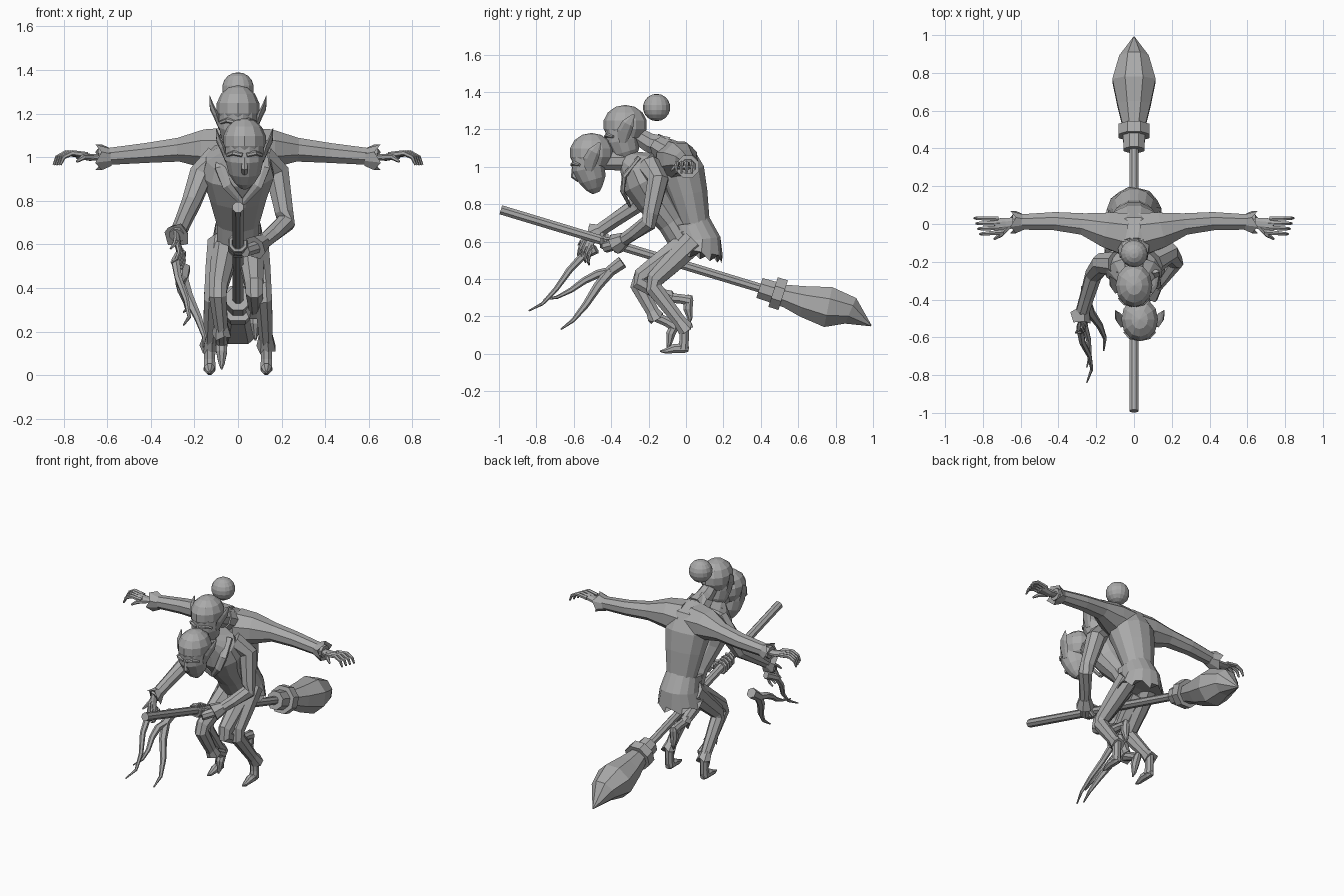
import bpy, bmesh, math
from mathutils import Vector, Matrix

if "Cube" in bpy.data.objects:
    bpy.data.objects.remove(bpy.data.objects["Cube"])

GREY = (.4, .4, .4, 1)
grey = bpy.data.materials.new("plain grey")
grey.use_nodes = True
grey.diffuse_color = GREY
grey.node_tree.nodes["Principled BSDF"].inputs["Base Color"].default_value = GREY

ACROSS, ALONG = Vector((1, 0, 0)), Vector((0, 1, 0))
STAY = Matrix.Identity(4)
SIDES = {"left": STAY, "right": Matrix.Scale(-1, 4, ACROSS)}
move = Matrix.Translation


def finish(name, bm):
    bmesh.ops.recalc_face_normals(bm, faces=bm.faces)
    mesh = bpy.data.meshes.new(name)
    bm.to_mesh(mesh)
    bm.free()
    mesh.materials.append(grey)
    bpy.context.collection.objects.link(bpy.data.objects.new(name, mesh))


def blend(values, fraction):
    """Value at a fraction along an evenly spaced list."""
    place = fraction * (len(values) - 1)
    index = min(int(place), len(values) - 2)
    return values[index] + (values[index + 1] - values[index]) * (place - index)


def midline(*pairs):
    return [Vector((0, y, z)) for y, z in pairs]


def points(*triples):
    return [Vector(triple) for triple in triples]


def ball(name, radius, place, segments=16):
    bm = bmesh.new()
    bmesh.ops.create_uvsphere(bm, u_segments=segments, v_segments=segments // 2 + 1, radius=radius, matrix=place)
    finish(name, bm)


def sweep(name, path, radius, depth=1, sides=8, wide=ACROSS, place=STAY, ragged=0):
    """Loft ellipses along a path; radius lists widths spread evenly from start to end."""
    bm = bmesh.new()
    last = len(path) - 1
    rings = []
    for i, centre in enumerate(path):
        tangent = (path[min(i + 1, last)] - path[max(i - 1, 0)]).normalized()
        u = (wide - tangent * wide.dot(tangent)).normalized()
        v = tangent.cross(u) * depth
        size = blend(radius, i / last)
        ring = []
        for k in range(sides):
            angle = math.tau * (k + .5) / sides
            corner = centre + (u * math.cos(angle) + v * math.sin(angle)) * size
            if i == last:
                corner += tangent * ragged * (-1) ** k
            ring.append(bm.verts.new(place @ corner))
        rings.append(ring)
    for near, far in zip(rings, rings[1:]):
        for k in range(sides):
            after = (k + 1) % sides
            bm.faces.new((near[k], near[after], far[after], far[k]))
    bm.faces.new(rings[0])
    bm.faces.new(rings[-1])
    finish(name, bm)


# Broom
grip, bend, neck, tip = midline((-.99, .77), (.07, .45), (.5, .32), (.99, .15))
sweep("broom_handle", [grip, bend, neck], radius=(.027, .026))
sweep("broom_sleeve", [bend.lerp(neck, .75), neck.lerp(tip, .08)], radius=(.06, .065))
sweep("broom_collar", [bend.lerp(neck, .92), neck.lerp(tip, .04)], radius=(.09, .09))
sweep("broom_bristles", [neck, *midline((.63, .28), (.76, .25), (.88, .23)), tip],
      radius=(.06, .095, .124, .085, .004), depth=.95)


# Heads
def head(rider, place):
    ball(rider + "_skull", .1, place @ move((0, -.505, 1.075)) @ Matrix.Diagonal((1, 1.18, 1.06, 1)), segments=12)
    sweep(rider + "_face", midline((-.525, 1.06), (-.52, .99), (-.5, .93), (-.49, .885), (-.48, .86)),
          radius=(.09, .09, .075, .047, .02), sides=12, place=place)
    sweep(rider + "_nose", midline((-.6, 1), (-.6, .95), (-.57, .93)),
          radius=(.01, .017, .015), sides=6, place=place)
    for side, mirror in SIDES.items():
        sweep(f"{rider}_{side}_lip", points((0, -.55, .91), (.03, -.535, .9)),
              radius=(.012, .006), sides=6, wide=ALONG, place=place @ mirror)
        sweep(f"{rider}_{side}_brow", points((.01, -.61, 1.01), (.05, -.6, 1.02), (.08, -.57, 1.01)),
              radius=(.01, .012, .008), sides=6, wide=ALONG, place=place @ mirror)
        sweep(f"{rider}_{side}_ear", points((.08, -.52, .98), (.1, -.51, 1.04), (.12, -.49, 1.08), (.13, -.46, 1.13)),
              radius=(.008, .013, .011, .002), depth=3, sides=6, place=place @ mirror)


head("front_rider", move((.03, 0, 0)))
head("back_rider", move((0, .18, .15)))
ball("hair_bun", .073, move((0, -.157, 1.317)))

# Torsos and necks
sweep("back_torso", midline((.05, .55), (.045, .7), (.01, .85), (-.02, .96), (-.06, 1.04), (-.12, 1.1)),
      radius=(.1, .1, .13, .15, .14, .08), depth=.85, sides=12)
sweep("back_neck", midline((-.1, 1.1), (-.2, 1.13), (-.28, 1.18)), radius=(.065, .045))
sweep("back_collar", midline((-.1, 1.08), (-.17, 1.12)), radius=(.09, .075), depth=.8, sides=9, ragged=.012)
sweep("front_torso", midline((0, .57), (-.08, .7), (-.17, .82), (-.22, .92), (-.26, 1), (-.33, 1.04)),
      radius=(.1, .1, .135, .17, .15, .07), depth=.75, sides=12)
sweep("front_neck", points((.01, -.3, 1.03), (.03, -.47, 1.03)), radius=(.055, .05))
for side, mirror in SIDES.items():
    sweep(f"{side}_lapel", points((.09, -.25, 1.05), (.1, -.33, .95), (.07, -.34, .87), (0, -.3, .79)),
          radius=(.025, .03, .015), depth=.5, sides=6, place=move((.02, 0, 0)) @ mirror)

# Belt and ragged skirt, longer at the back
sweep("belt", midline((.015, .655), (.01, .695)), radius=(.106, .106), depth=1.2, sides=12)
sweep("skirt", midline((.03, .69), (.065, .61), (.05, .53)), radius=(.105, .122, .148), sides=16, ragged=.02)


# Hands point along their own x axis: palm, curled fingers and a thumb
def hand(name, place):
    style = dict(sides=6, wide=ALONG, place=place)
    sweep(name + "_palm", points((-.03, 0, 0), (.04, -.01, 0), (.1, -.015, .01)),
          radius=(.027, .035, .036), depth=.5, wide=ALONG, place=place)
    for i in range(4):
        spread = .015 - .02 * i
        knuckles = [Vector((reach - .01 * i, spread * (1 + reach * 2), lift))
                    for reach, lift in ((.08, .01), (.15, .02), (.19, 0), (.205, -.035))]
        sweep(f"{name}_finger_{i}", knuckles, radius=(.014, .012, .006), **style)
    sweep(name + "_thumb", points((.03, -.03, 0), (.07, -.07, 0), (.1, -.09, -.02)),
          radius=(.015, .013, .006), **style)


# Outstretched arms of the back rider
wrist = Vector((.64, .01, 1))
for side, mirror in SIDES.items():
    style = dict(wide=ALONG, place=mirror)
    sweep(f"back_{side}_arm", points((.05, -.05, 1.03), (.15, -.03, 1.04), (.27, 0, 1.035), (.42, .015, 1.02)) + [wrist],
          radius=(.12, .1, .062, .052, .042), depth=.95, **style)
    sweep(f"back_{side}_cuff", [wrist - ACROSS * .06, wrist], radius=(.042, .064), ragged=.015, **style)
    hand(f"back_{side}_hand", mirror @ move(wrist))

# Front rider's left arm with a fist around the handle
shoulder, upper, elbow, wrist, knuckle = points(
    (.1, -.2, 1), (.18, -.15, .93), (.22, -.2, .7), (.09, -.36, .59), (.03, -.43, .57))
sweep("front_left_arm", [shoulder, upper, upper.lerp(elbow, .8), elbow, elbow.lerp(wrist, .5), wrist],
      radius=(.07, .06, .045, .045, .038, .034), wide=ALONG)
sweep("front_left_cuff", [elbow.lerp(wrist, .8), wrist.lerp(knuckle, .2)], radius=(.038, .058), sides=7, wide=ALONG)
sweep("front_left_palm", [wrist, knuckle], radius=(.03, .03), wide=ALONG)
for i in range(4):
    centre = grip.lerp(bend, .58 - i * .023)
    curl = [math.radians(angle) for angle in range(-20, 300, 45)]
    sweep(f"front_left_finger_{i}", [centre + Vector((math.cos(a), 0, -math.sin(a))) * .036 for a in curl],
          radius=(.013, .012), sides=6, wide=ALONG)

# Front rider's right arm reaching down
shoulder, upper, elbow, wrist = points((-.09, -.21, 1), (-.17, -.21, .92), (-.215, -.27, .79), (-.28, -.49, .64))
sweep("front_right_arm", [shoulder, upper, elbow, elbow.lerp(wrist, .5), wrist],
      radius=(.068, .058, .046, .04, .037))
sweep("front_right_cuff", [elbow.lerp(wrist, .85), wrist], radius=(.038, .062), sides=7, ragged=.014)
aim = ACROSS.rotation_difference(Vector((.1, -.3, -.9))).to_matrix().to_4x4()
hand("front_right_hand", move(wrist) @ aim @ Matrix.Scale(.8, 4))


# Crooked twigs
def twig(name, start, end, thickness, sway):
    steps = 5
    path = []
    for i in range(steps + 1):
        wobble = math.sin(i / steps * math.tau) * sway
        path.append(Vector(start).lerp(Vector(end), i / steps) + Vector((-wobble, 0, wobble)))
    sweep(name, path, radius=(thickness, thickness * .65, .004), sides=6)


twig("held_twig", (-.26, -.48, .56), (-.25, -.84, .23), .025, .03)
twig("loose_twig", (-.25, -.34, .49), (-.16, -.67, .13), .034, .025)
twig("twig_fork", (-.25, -.4, .44), (-.25, -.76, .29), .026, .018)


# Legs with flared trouser hems and pointed shoes
def leg(name, hip, knee, ankle, turn):
    hip, knee, ankle = points(hip, knee, ankle)
    sweep(name + "_leg", [hip, hip.lerp(knee, .5), hip.lerp(knee, .9), knee.lerp(ankle, .1),
                          knee.lerp(ankle, .5), ankle],
          radius=(.064, .055, .045, .043, .038, .032), depth=1.1)
    sweep(name + "_hem", [knee.lerp(ankle, .85), knee.lerp(ankle, 1.07)], radius=(.034, .046), sides=7, ragged=.01)
    place = move(ankle) @ Matrix.Rotation(math.radians(turn), 4, ACROSS)
    sweep(name + "_ankle", midline((0, .02), (0, -.07), (-.005, -.12)), radius=(.03, .027, .03), place=place)
    sweep(name + "_shoe", midline((.025, -.12), (0, -.115), (-.05, -.115), (-.1, -.13), (-.13, -.13)),
          radius=(.014, .027, .027, .015, .004), place=place)


for side, mirror in SIDES.items():
    hip, knee, ankle = points((.08, .04, .6), (.115, -.19, .375), (.13, -.01, .144))
    leg("back_" + side, mirror @ hip, mirror @ knee, mirror @ ankle, turn=0)
leg("front_left", (.06, -.02, .57), (.075, -.265, .395), (.08, -.1, .3), turn=85)
leg("front_right", (-.06, -.02, .57), (-.095, -.265, .385), (-.075, -.165, .2), turn=65)
